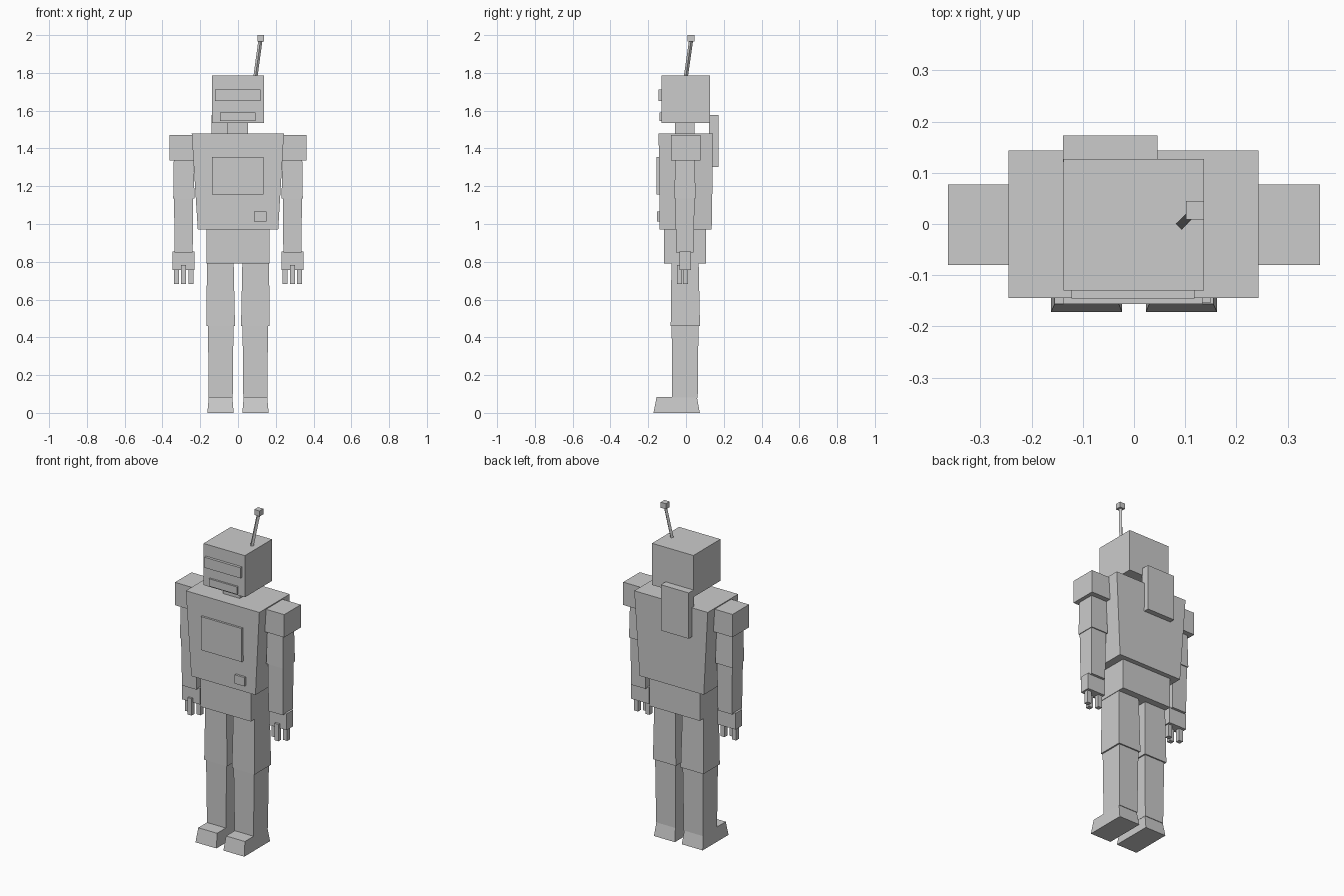
import bpy, bmesh

metal = bpy.data.materials.new("grey metal")
metal.diffuse_color = (0.6, 0.6, 0.6, 1)


def loft(name, z0, low, z1, high):
    """Solid between two four-cornered outlines."""
    bm = bmesh.new()
    a = [bm.verts.new((x, y, z0)) for x, y in low]
    b = [bm.verts.new((x, y, z1)) for x, y in high]
    bm.faces.new(a[::-1])
    bm.faces.new(b)
    for i in range(4):
        j = (i + 1) % 4
        bm.faces.new((a[i], a[j], b[j], b[i]))
    bmesh.ops.recalc_face_normals(bm, faces=bm.faces)
    mesh = bpy.data.meshes.new(name)
    bm.to_mesh(mesh)
    bm.free()
    mesh.materials.append(metal)
    ob = bpy.data.objects.new(name, mesh)
    bpy.context.collection.objects.link(ob)
    return ob


def rect(x0, x1, y0, y1):
    return [(x0, y0), (x1, y0), (x1, y1), (x0, y1)]


def block(name, z0, low, z1, high=None):
    """Straight or tapered box; each outline is x0, x1, y0, y1."""
    return loft(name, z0, rect(*low), z1, rect(*(high or low)))


def pair(name, z0, low, z1, high=None):
    """A box on the right with its mirrored twin on the left."""
    high = high or low
    block("right_" + name, z0, low, z1, high)
    flip = lambda r: (-r[1], -r[0], r[2], r[3])
    block("left_" + name, z0, flip(low), z1, flip(high))


# Body
block("torso", 0.972, (-0.213, 0.213, -0.139, 0.136), 1.478, (-0.245, 0.243, -0.145, 0.144))
block("pelvis", 0.792, (-0.167, 0.167, -0.117, 0.107), 0.975)
block("neck", 1.47, (-0.058, 0.053, -0.058, 0.046), 1.54)
block("head", 1.535, (-0.138, 0.137, -0.13, 0.127), 1.785)

# Face, chest and back fittings
block("visor", 1.65, (-0.122, 0.118, -0.146, -0.12), 1.713)
block("mouth", 1.544, (-0.095, 0.092, -0.141, -0.12), 1.589)
block("chest_panel", 1.155, (-0.138, 0.134, -0.156, -0.13), 1.356)
block("button", 1.012, (0.085, 0.15, -0.153, -0.13), 1.065)
block("back_pack", 1.303, (-0.139, 0.046, 0.121, 0.173), 1.578)

# Antenna, leaning right and back
r = 0.011
diamond = lambda x, y: [(x, y - r), (x + r, y), (x, y + r), (x - r, y)]
loft("antenna_rod", 1.77, diamond(0.091, -0.002), 1.975, diamond(0.119, 0.027))
block("antenna_tip", 1.967, (0.102, 0.137, 0.009, 0.045), 2.0)

# Arms
pair("shoulder", 1.335, (0.22, 0.363, -0.08, 0.077), 1.472)
pair("upper_arm", 1.135, (0.23, 0.343, -0.061, 0.051), 1.34, (0.236, 0.34, -0.058, 0.046))
pair("forearm", 0.85, (0.24, 0.335, -0.053, 0.041), 1.14, (0.237, 0.339, -0.056, 0.045))
pair("hand", 0.757, (0.229, 0.348, -0.035, 0.026), 0.855)
pair("inner_finger", 0.683, (0.236, 0.263, -0.017, 0.01), 0.765)
pair("middle_finger", 0.683, (0.275, 0.302, -0.048, -0.021), 0.784)
pair("outer_finger", 0.683, (0.312, 0.339, -0.017, 0.01), 0.765)

# Legs
pair("thigh", 0.46, (0.016, 0.168, -0.081, 0.074), 0.795, (0.023, 0.164, -0.077, 0.067))
pair("shin", 0.08, (0.028, 0.155, -0.073, 0.062), 0.465, (0.024, 0.159, -0.076, 0.066))
pair("foot", 0.0, (0.023, 0.162, -0.172, 0.073), 0.083, (0.03, 0.155, -0.156, 0.058))
